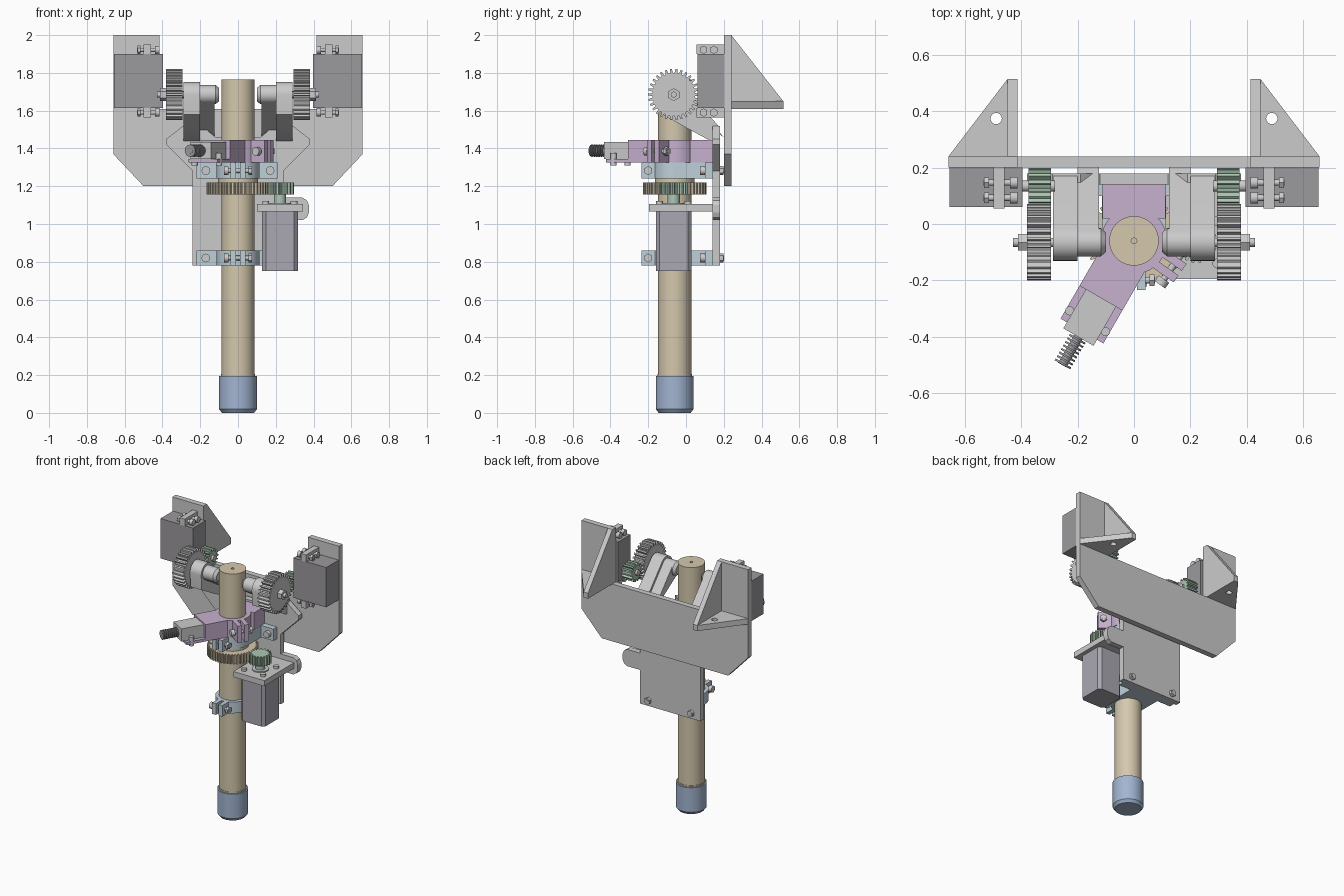
import bpy, bmesh, math
from mathutils import Vector
from mathutils.geometry import convex_hull_2d

if "Cube" in bpy.data.objects:
    bpy.data.objects.remove(bpy.data.objects["Cube"])

COL = dict(tan=(.66, .58, .42), blue=(.36, .46, .64), sky=(.52, .63, .70), purple=(.57, .44, .62),
           green=(.42, .58, .46), dark=(.33, .32, .34), motor=(.40, .39, .44))
MATS = {}
for k, c in COL.items():
    MATS[k] = bpy.data.materials.new(k)
    MATS[k].diffuse_color = (*c, 1)


def finish(bm, name, mat, smooth):
    bmesh.ops.recalc_face_normals(bm, faces=bm.faces)
    me = bpy.data.meshes.new(name)
    bm.to_mesh(me)
    bm.free()
    ob = bpy.data.objects.new(name, me)
    bpy.context.collection.objects.link(ob)
    if mat:
        me.materials.append(MATS[mat])
    if smooth:
        bpy.ops.object.select_all(action='DESELECT')
        ob.select_set(True)
        bpy.context.view_layer.objects.active = ob
        bpy.ops.object.shade_smooth_by_angle(angle=math.radians(30))
    return ob


def prism(name, pts, axis, a, b, mat=None, smooth=False):
    """Extrude a 2D outline along an axis: X takes (y,z), Y takes (x,z), Z takes (x,y)."""
    put = {'X': lambda p, h: (h, p[0], p[1]), 'Y': lambda p, h: (p[0], h, p[1]),
           'Z': lambda p, h: (p[0], p[1], h)}[axis]
    bm = bmesh.new()
    lo = [bm.verts.new(put(p, a)) for p in pts]
    hi = [bm.verts.new(put(p, b)) for p in pts]
    bm.faces.new(lo)
    bm.faces.new(hi)
    n = len(pts)
    for i in range(n):
        j = (i + 1) % n
        bm.faces.new((lo[i], lo[j], hi[j], hi[i]))
    return finish(bm, name, mat, smooth)


def box(name, x, y, z, mat=None):
    return prism(name, [(x[0], y[0]), (x[1], y[0]), (x[1], y[1]), (x[0], y[1])], 'Z', *z, mat)


def cyl(name, p, q, r, mat=None, n=32, r2=None):
    p, q = Vector(p), Vector(q)
    d = q - p
    bm = bmesh.new()
    bmesh.ops.create_cone(bm, cap_ends=True, segments=n, radius1=r, radius2=r if r2 is None else r2, depth=d.length)
    rot = d.to_track_quat('Z', 'Y').to_matrix()
    for v in bm.verts:
        v.co = rot @ v.co + (p + q) / 2
    return finish(bm, name, mat, n > 8)


def bolt(name, p, q, r=.012):
    p, q = Vector(p), Vector(q)
    u = (q - p).normalized()
    cyl(name + "_stem", p, q, r, None, 16)
    cyl(name + "_head", p, p + u * .025, r * 1.9, None, 16)
    cyl(name + "_nut", q - u * .02, q - u * .002, r * 2, None, 6)


def circle(c, r, n=28):
    return [(c[0] + r * math.cos(2 * math.pi * i / n), c[1] + r * math.sin(2 * math.pi * i / n)) for i in range(n)]


def gear(name, c, axis, a, b, r, depth, teeth, mat=None):
    pts = []
    for i in range(teeth):
        for f, rr in ((-.32, r - depth), (-.17, r), (.17, r), (.32, r - depth)):
            t = 2 * math.pi * (i + f) / teeth
            pts.append((c[0] + rr * math.cos(t), c[1] + rr * math.sin(t)))
    return prism(name, pts, axis, a, b, mat)


def hull(pts):
    return [pts[i] for i in convex_hull_2d([Vector(p) for p in pts])]


def cut(ob, *holes):
    for p, q, r in holes:
        c = cyl("cutter", p, q, r, None, 24)
        m = ob.modifiers.new("hole", 'BOOLEAN')
        m.operation, m.object, m.solver = 'DIFFERENCE', c, 'EXACT'
        ob.data = bpy.data.meshes.new_from_object(ob.evaluated_get(bpy.context.evaluated_depsgraph_get()))
        ob.modifiers.clear()
        bpy.data.objects.remove(c)


CY = -.06            # shaft centre y
# central rod and foot
rod = cyl("rod", (0, CY, .15), (0, CY, 1.765), .088, 'tan', 48)
cut(rod, ((0, CY, 1.7), (0, CY, 1.8), .01))
cyl("rod_collar", (0, CY, .18), (0, CY, .205), .091, 'tan', 48)
cyl("foot", (0, CY, .02), (0, CY, .195), .1, 'blue', 48)
cyl("foot_chamfer", (0, CY, 0), (0, CY, .02), .085, 'blue', 48, .1)

# back plate with raised motor wings
half = [(.5, 1.2), (.66, 1.37), (.66, 2), (.415, 2), (.415, 1.61)]
back = prism("back_plate", half + [(-x, z) for x, z in reversed(half)], 'Y', .2, .24)
cut(back, *[((s * .56, .15, z), (s * .56, .3, z), .018) for s in (-1, 1) for z in (1.34, 1.545)])

# hanging carrier plate with side tab
right = [(.24, .78), (.24, 1.02), (.34, 1.02), (.365, 1.035), (.375, 1.06), (.375, 1.10), (.365, 1.125), (.34, 1.14),
         (.24, 1.14), (.24, 1.28), (.38, 1.42), (.38, 1.45), (.29, 1.52), (.19, 1.52), (.12, 1.46)]
left = [(-x, z) for x, z in right if not (1.01 < z < 1.15)]
prism("carrier_plate", right + left[::-1], 'Y', .14, .18)

AY, AZ = -.065, 1.685   # tilt axis
for s in (-1, 1):
    # gusset bracket behind each wing
    prism("gusset_wall", [(.24, 1.61), (.515, 1.61), (.515, 1.65), (.24, 2)], 'X', s * .415, s * .45)
    shelf = prism("gusset_shelf", [(s * .415, .24), (s * .66, .24), (s * .45, .515), (s * .415, .515)], 'Z', 1.61, 1.65)
    cut(shelf, ((s * .49, .375, 1.55), (s * .49, .375, 1.7), .02))
    # tilt servo, mounting ears and bolts
    box("tilt_servo", (s * .397, s * .656), (.06, .2), (1.615, 1.9), 'dark')
    for z0, z1, zb in ((1.9, 1.95, 1.922), (1.565, 1.615, 1.59)):
        box("servo_ear", (s * .46, s * .50), (.055, .2), (z0, z1))
        for y in (.093, .147):
            bolt("servo_bolt", (s * .415, y, zb), (s * .535, y, zb), .011)
    # pinion and driven gear
    gear("tilt_pinion", (.135, AZ), 'X', s * .295, s * .375, .065, .018, 14, 'green')
    cyl("servo_shaft", (s * .28, .135, AZ), (s * .41, .135, AZ), .02)
    gear("tilt_gear", (AY, AZ), 'X', s * .295, s * .38, .136, .022, 30)
    cyl("axis_pin", (s * .1, AY, AZ), (s * .43, AY, AZ), .016, None, 20)
    cyl("axis_nut", (s * .38, AY, AZ), (s * .412, AY, AZ), .034, None, 6)
    # outer swing arm and inner fixed arm
    prism("outer_arm", hull(circle((AY, AZ), .066) + [(-.125, 1.58), (.0, 1.51), (.13, 1.44), (.18, 1.44),
          (.18, 1.51), (.13, 1.52)]), 'X', s * .2, s * .288, None, True)
    prism("inner_arm", hull(circle((AY, AZ), .05) + [(.2, 1.46), (.2, 1.53)]), 'X', s * .125, s * .2, None, True)
    cyl("arm_boss", (s * .2, AY, AZ), (s * .118, AY, AZ), .05)
    cyl("arm_boss_tip", (s * .118, AY, AZ), (s * .1, AY, AZ), .05, None, 32, .035)

# two pale clamps holding the rod
for z0, z1 in ((.78, .86), (1.24, 1.325)):
    zm = (z0 + z1) / 2
    cyl("clamp_ring", (0, CY, z0), (0, CY, z1), .113, 'sky', 40)
    box("clamp_base", (-.113, .113), (CY, .14), (z0, z1), 'sky')
    box("clamp_flange", (-.22, .21), (.1, .14), (z0, z1), 'sky')
    for s in (-1, 1):
        box("clamp_lug", (s * .01, s * .04), (-.235, -.12), (z0, z1), 'sky')
        bolt("flange_bolt", (s * .17, .075, zm), (s * .17, .2, zm))
    bolt("lug_bolt", (-.075, -.2, zm), (.075, -.2, zm))

# spin gear, pinion, motor and its shelf
gear("spin_gear", (0, CY), 'Z', 1.155, 1.22, .168, .016, 48, 'tan')
cyl("spin_gear_hub", (0, CY, 1.22), (0, CY, 1.24), .105, 'tan', 40)
MX, MY = .222, -.065
gear("spin_pinion", (MX, MY), 'Z', 1.155, 1.22, .074, .018, 18, 'green')
cyl("spin_pinion_hub", (MX, MY, 1.105), (MX, MY, 1.155), .032, 'green')
cyl("spin_motor_rim", (MX, MY, 1.1), (MX, MY, 1.112), .055)
box("motor_shelf", (.1, .345), (-.195, .145), (1.065, 1.105))
c, h = .02, .095
oct_pts = [(h, c - h), (h, h - c), (h - c, h), (c - h, h), (-h, h - c), (-h, c - h), (c - h, -h), (h - c, -h)]
prism("spin_motor", [(MX + x, MY + y) for x, y in oct_pts], 'Z', .75, 1.065, 'motor')
for sx in (-1, 1):
    for sy in (-1, 1):
        cyl("motor_screw", (MX + sx * .075, MY + sy * .075, 1.1), (MX + sx * .075, MY + sy * .075, 1.122), .018, None, 16)

# purple locking collar: local frame (d outward, w sideways) at a given angle
def polar(deg):
    t = math.radians(deg)
    return lambda d, w: (d * math.cos(t) - w * math.sin(t), CY + d * math.sin(t) + w * math.cos(t))


def slab(name, f, d0, d1, w0, w1, z0, z1, mat):
    return prism(name, [f(d0, w0), f(d1, w0), f(d1, w1), f(d0, w1)], 'Z', z0, z1, mat)


Z0, Z1 = 1.325, 1.445
cyl("collar_ring", (0, CY, Z0), (0, CY, Z1), .118, 'purple', 40)
box("collar_block", (-.112, .112), (.02, .14), (Z0, Z1), 'purple')
F = polar(240)
slab("collar_arm", F, 0, .235, -.088, .088, Z0, Z1, 'purple')
slab("arm_tray", F, .235, .37, -.088, .088, Z0, 1.345, 'purple')
E = polar(-35)
for s in (-1, 1):
    slab("collar_lug", E, .05, .2, s * .01, s * .04, Z0, Z1, 'purple')
bolt("collar_bolt", (*E(.165, -.075), 1.385), (*E(.165, .075), 1.385))

# spring plunger on the collar arm
slab("plunger_body", F, .19, .395, -.062, .062, 1.345, 1.435, None)
for w in (-.074, .074):
    cyl("plunger_screw", (*F(.33, w), 1.31), (*F(.33, w), 1.375), .016, None, 16)
cyl("plunger_rod", (*F(.39, 0), 1.388), (*F(.51, 0), 1.388), .017, 'dark', 20)
for i in range(8):
    d = .4 + i * .0145
    cyl("spring_coil", (*F(d, 0), 1.388), (*F(d + .007, 0), 1.388), .032, 'dark', 24)

for m in bpy.data.materials:
    if m.users and not m.is_grease_pencil:
        m.use_nodes = True
        m.node_tree.nodes["Principled BSDF"].inputs["Base Color"].default_value = m.diffuse_color
